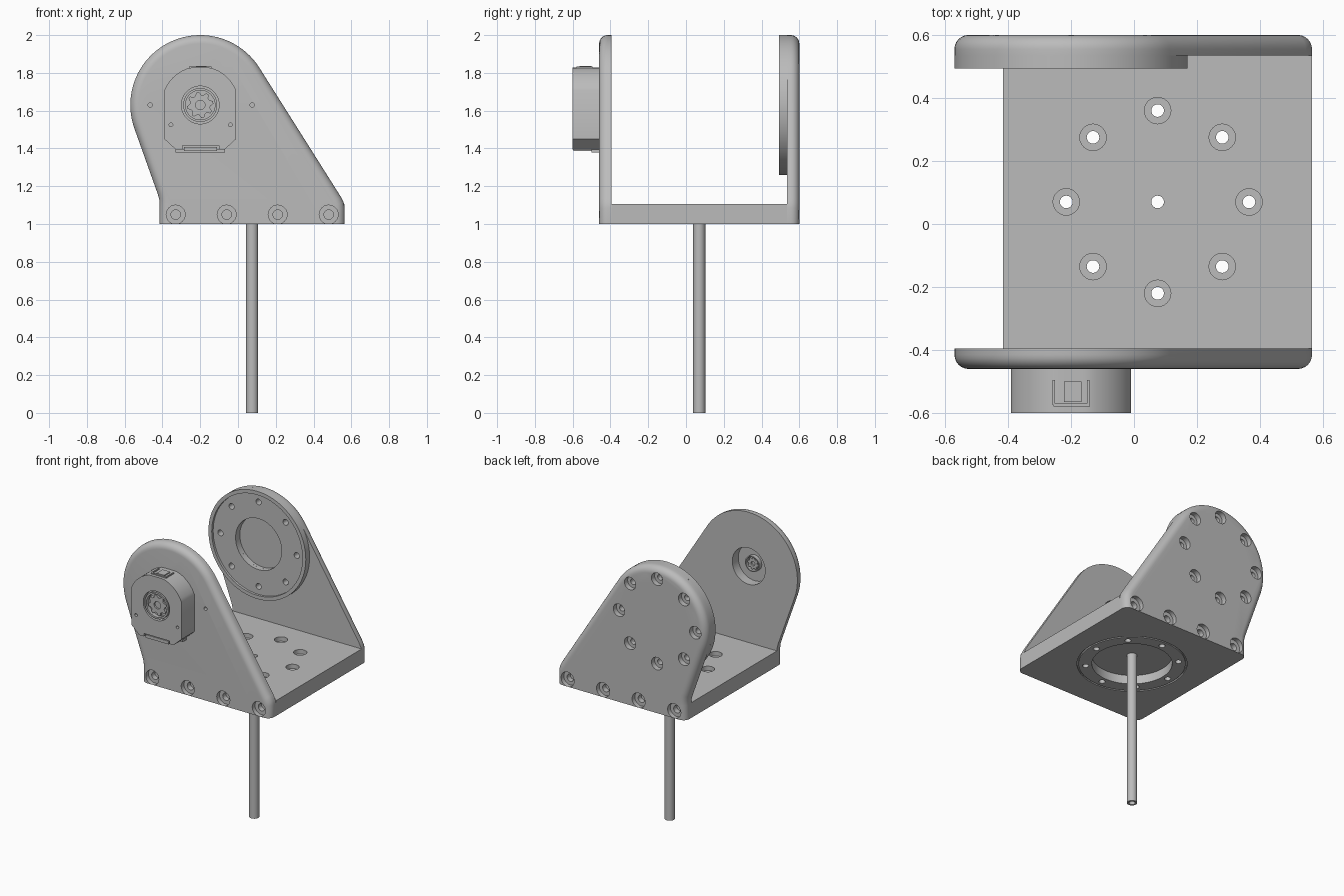
import bpy, bmesh, math
from mathutils import Vector

if "Cube" in bpy.data.objects:
    bpy.data.objects.remove(bpy.data.objects["Cube"])

grey = bpy.data.materials.new("plain grey")
grey.diffuse_color = (0.5, 0.5, 0.5, 1)
grey.use_nodes = True
grey.node_tree.nodes["Principled BSDF"].inputs["Base Color"].default_value = grey.diffuse_color
CX, CZ, R = -0.2, 1.63, 0.37          # pivot axis and ear radius
BX, BY = 0.075, 0.07                  # vertical shaft axis
UP, BACK, FRONT = Vector((0, 0, 1)), Vector((0, 1, 0)), Vector((0, -1, 0))


def finish(name, bm):
    bmesh.ops.recalc_face_normals(bm, faces=bm.faces)
    me = bpy.data.meshes.new(name)
    bm.to_mesh(me)
    bm.free()
    me.materials.append(grey)
    ob = bpy.data.objects.new(name, me)
    bpy.context.collection.objects.link(ob)
    return ob


def lathe(bm, origin, axis, prof, closed=False, n=32):
    """Revolve (radius, height) points about an axis."""
    q = axis.to_track_quat('Z', 'Y')
    rings = []
    for r, h in prof:
        k = 1 if r == 0 else n
        rings.append([bm.verts.new(Vector(origin) + q @ Vector(
            (r * math.cos(math.tau * i / n), r * math.sin(math.tau * i / n), h))) for i in range(k)])
    pairs = list(zip(rings, rings[1:])) + ([(rings[-1], rings[0])] if closed else [])
    for a, b in pairs:
        for i in range(n):
            j = (i + 1) % n
            vs = [a[i % len(a)], a[j % len(a)], b[j % len(b)], b[i % len(b)]]
            bm.faces.new(list(dict.fromkeys(vs)))


def cyl(bm, origin, axis, r, h0, h1, n=32):
    lathe(bm, origin, axis, [(0, h0), (r, h0), (r, h1), (0, h1)], n=n)


def bore(bm, origin, axis, r1, r2, d1, d2):
    lathe(bm, origin, axis, [(0, -.02), (r1, -.02), (r1, d1), (r2, d1), (r2, d2), (0, d2)], n=24)


def loft(bm, loops):
    """Skin between equal outlines and cap both ends."""
    vs = [[bm.verts.new(p) for p in lp] for lp in loops]
    for a, b in zip(vs, vs[1:]):
        for i in range(len(a)):
            j = (i + 1) % len(a)
            bm.faces.new((a[i], a[j], b[j], b[i]))
    bm.faces.new(vs[0])
    bm.faces.new(vs[-1])


def box(name, x0, x1, y0, y1, z0, z1):
    bm = bmesh.new()
    loft(bm, [[(x0, y0, z), (x1, y0, z), (x1, y1, z), (x0, y1, z)] for z in (z0, z1)])
    return finish(name, bm)


def cut(ob, bm):
    cutter = finish("cutter", bm)
    cutter.hide_render = True
    m = ob.modifiers.new("cut", 'BOOLEAN')
    m.operation, m.solver, m.object = 'DIFFERENCE', 'EXACT', cutter
    bpy.context.view_layer.update()
    dg = bpy.context.evaluated_depsgraph_get()
    new = bpy.data.meshes.new_from_object(ob.evaluated_get(dg))
    ob.modifiers.clear()
    ob.data = new
    bpy.data.objects.remove(cutter)


# Ear outline: foot, slanted sides tangent to a round head
a0, a1 = math.atan2(.534, .846), math.pi + math.atan2(.336, .942)
outline = [(-.415, 1), (.565, 1), (.565, 1.085), (.559, 1.115), (.545, 1.143)]
outline += [(CX + R * math.cos(a0 + (a1 - a0) * i / 40), CZ + R * math.sin(a0 + (a1 - a0) * i / 40))
            for i in range(41)]
outline += [(-.425, 1.159), (-.417, 1.13), (-.415, 1.1)]


def inset(d):
    pts = []
    n = len(outline)
    for i in range(n):
        p, c, q = (Vector(outline[k % n]) for k in (i - 1, i, i + 1))
        e, f = (c - p).normalized(), (q - c).normalized()
        ne, nf = Vector((-e.y, e.x)), Vector((-f.y, f.x))
        m = (ne + nf) / (1 + ne.dot(nf))
        if i < 2:                      # foot stays flat on the bottom
            m = Vector((1 if i == 0 else -1, 0))
        pts.append(c + m * d)
    return pts


def ear(name, inner, outer):
    s, f = (1 if outer > inner else -1), 0.045
    levels = [(inner, 0)] + [(outer - s * f * (1 - math.sin(t)), f * (1 - math.cos(t)))
                             for t in (math.pi / 2 * k / 6 for k in range(7))]
    bm = bmesh.new()
    loft(bm, [[(p.x, y, p.y) for p in inset(d)] for y, d in levels])
    return finish(name, bm)


def ring8(r, cx, cy):
    return [(cx + r * math.cos(k * math.pi / 4), cy + r * math.sin(k * math.pi / 4)) for k in range(8)]


foot_x = (-.33, -.06, .21, .48)

# Front ear with foot screws, motor opening and two pin holes
front_ear = ear("front_ear", -.395, -.46)
bm = bmesh.new()
for x in foot_x:
    bore(bm, (x, -.46, 1.05), BACK, .05, .025, .03, .1)
for x in (-.465, .075):
    cyl(bm, (x, -.46, CZ), BACK, .012, -.02, .03, 16)
cyl(bm, (CX, -.46, CZ), BACK, .125, -.02, .1, 48)
cut(front_ear, bm)

# Back ear with foot screws and bolt circle
back_ear = ear("back_ear", .535, .6)
bm = bmesh.new()
for x in foot_x:
    bore(bm, (x, .6, 1.05), FRONT, .05, .025, .03, .1)
for x, z in ring8(.29, CX, CZ):
    bore(bm, (x, .6, z), FRONT, .043, .02, .035, .1)
cyl(bm, (CX, .535, CZ), BACK, .175, -.05, .02, 48)
cut(back_ear, bm)

# Bearing boss on the inside of the back ear: rim, sunk flange, centre opening
bm = bmesh.new()
lathe(bm, (CX, .535, CZ), FRONT, [(.175, 0), (.37, 0), (.37, .042), (.345, .042), (.345, .026), (.175, .026)],
      closed=True, n=80)
boss = finish("bearing_boss", bm)
bm = bmesh.new()
for x, z in ring8(.29, CX, CZ):
    cyl(bm, (x, .52, z), FRONT, .02, -.05, .1, 20)
cut(boss, bm)

# Base plate with bolt circle and a sunk bearing underneath
base = box("base_plate", -.415, .565, -.395, .535, 1, 1.105)
bm = bmesh.new()
for x, y in ring8(.29, BX, BY):
    bore(bm, (x, y, 1.105), -UP, .042, .02, .03, .2)
cut(base, bm)
bm = bmesh.new()
lathe(bm, (BX, BY, 1), UP, [(0, -.02), (.25, -.02), (.25, .06), (.02, .06), (.02, .2), (0, .2)], n=64)
lathe(bm, (BX, BY, 1), UP, [(.333, -.02), (.343, -.02), (.343, .01), (.333, .01)], closed=True, n=64)
cut(base, bm)

# Hollow shaft
bm = bmesh.new()
lathe(bm, (BX, BY, 0), UP, [(.02, 0), (.032, 0), (.032, 1.06), (.02, 1.06)], closed=True)
finish("hollow_shaft", bm)

# Motor housing: round top, straight sides, chamfered bottom
w, rr = .19, .205
t = math.acos(w / rr)
top = [(rr * math.cos(t + (math.pi - 2 * t) * i / 24), min(.198, rr * math.sin(t + (math.pi - 2 * t) * i / 24)))
       for i in range(25)]
shape = [(-w, -.18), (-.13, -.235), (.13, -.235), (w, -.18)] + top
bm = bmesh.new()
loft(bm, [[(CX + x, y, CZ + z) for x, z in shape] for y in (-.6, -.46)])
motor = finish("motor_housing", bm)
bm = bmesh.new()
cyl(bm, (CX, -.6, CZ), BACK, .1, -.02, .03, 48)
for x in (-.355, -.04):
    cyl(bm, (x, -.6, 1.525), BACK, .01, -.02, .03, 16)
cut(motor, bm)
bm = bmesh.new()
loft(bm, [[(x, y, z) for x, z in ((-.295, 1.37), (-.1, 1.37), (-.1, 1.415), (-.295, 1.415))]
          for y in (-.62, -.575)])
cut(motor, bm)

# Motor flange foot, plug and clip
box("motor_foot", -.33, -.07, -.5, -.46, 1.378, 1.42)
box("plug", -.285, -.11, -.595, -.5, 1.387, 1.408)
box("clip_bar", -.255, -.14, -.58, -.57, 1.82, 1.835)
box("clip_bump", -.222, -.166, -.565, -.5, 1.82, 1.836)
for s in (-1, 1):
    box("clip_arm", CX + s * .055 - .004, CX + s * .055 + .004, -.575, -.495, 1.82, 1.834)

# Drive hubs: collar ring plus splined core, on both faces of the motor
for name, y, axis, k in (("front", -.57, FRONT, 1), ("inner", -.46, BACK, .6)):
    bm = bmesh.new()
    lathe(bm, (CX, y, CZ), axis, [(.078 * k, 0), (.09 * k, 0), (.09 * k, .028), (.078 * k, .028)], closed=True, n=48)
    finish(name + "_collar", bm)
    bm = bmesh.new()
    star = [((.07 if i % 4 < 2 else .054) * k, math.tau * (i + .5) / 32) for i in range(32)]
    loft(bm, [[(CX + r * math.cos(a), yy, CZ + r * math.sin(a)) for r, a in star]
              for yy in (y, y + axis.y * .02)])
    core = finish(name + "_spline", bm)
    bm = bmesh.new()
    cyl(bm, (CX, y, CZ), axis, .025 * k, .008, .05)
    cut(core, bm)

# Smooth the curved walls, keep edges sharp
bpy.ops.object.select_all(action='DESELECT')
for ob in bpy.context.scene.objects:
    ob.select_set(True)
    bpy.context.view_layer.objects.active = ob
bpy.ops.object.shade_smooth_by_angle(angle=math.radians(30))
